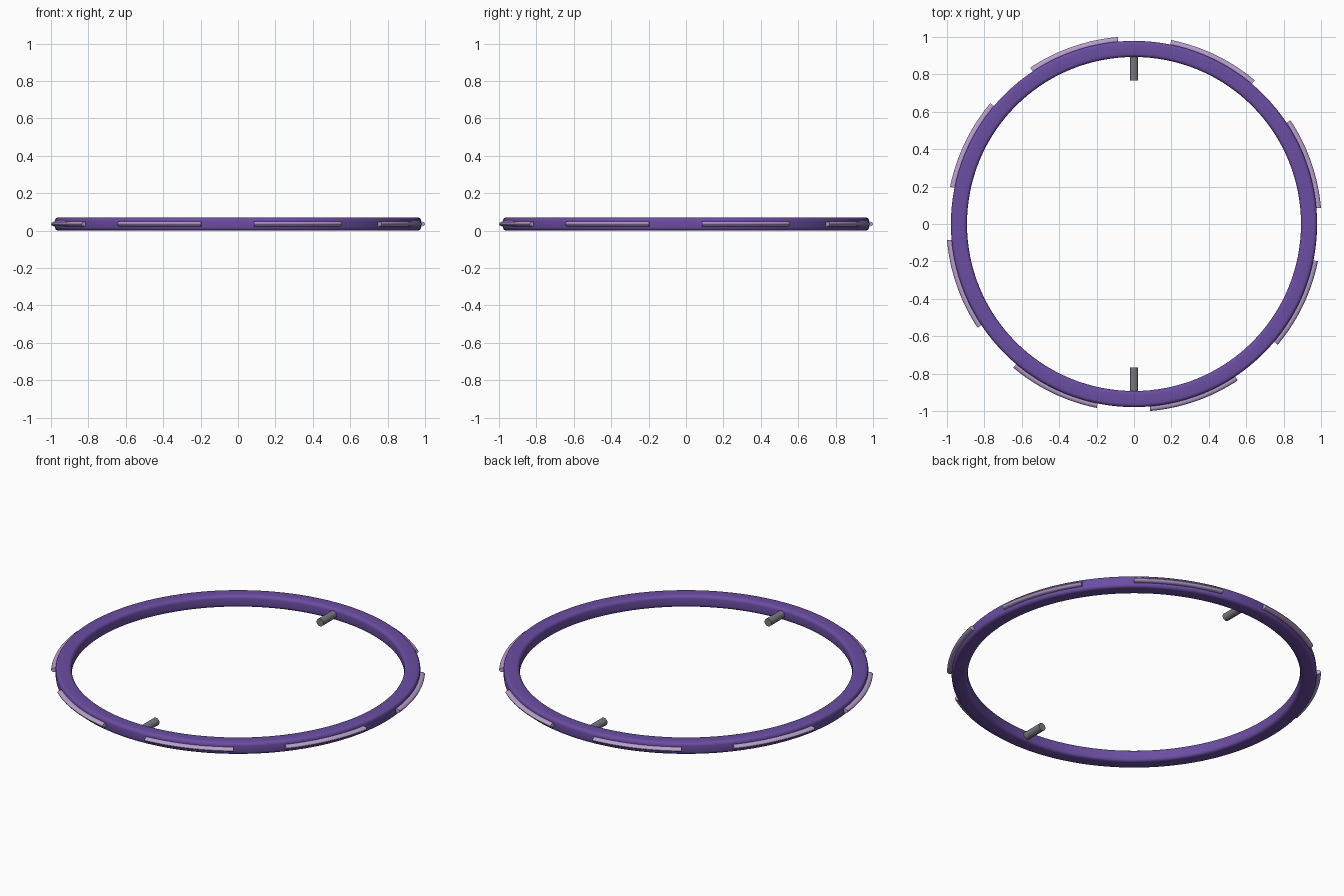
import bpy, bmesh, math

if "Cube" in bpy.data.objects:
    bpy.data.objects.remove(bpy.data.objects["Cube"])

def material(name, rgb):
    m = bpy.data.materials.new(name)
    m.diffuse_color = (*rgb, 1)
    m.use_nodes = True
    m.node_tree.nodes["Principled BSDF"].inputs["Base Color"].default_value = m.diffuse_color
    return m

PURPLE = material("purple", (0.145, 0.075, 0.36))
LAVENDER = material("lavender", (0.48, 0.35, 0.62))
GREY = material("pin grey", (0.19, 0.19, 0.22))
MID_Z = 0.035

def finish(name, bm, mat, angle=40):
    bmesh.ops.recalc_face_normals(bm, faces=bm.faces)
    me = bpy.data.meshes.new(name)
    bm.to_mesh(me)
    bm.free()
    me.materials.append(mat)
    ob = bpy.data.objects.new(name, me)
    bpy.context.collection.objects.link(ob)
    bpy.ops.object.select_all(action='DESELECT')
    ob.select_set(True)
    bpy.context.view_layer.objects.active = ob
    bpy.ops.object.shade_smooth_by_angle(angle=math.radians(angle))
    return ob

def sweep(name, profile, start, end, steps, mat):
    """Sweep an (r, z) profile around z; caps the ends unless it is a full turn."""
    full = abs(end - start) >= 360
    bm = bmesh.new()
    rings = []
    for i in range(steps if full else steps + 1):
        a = math.radians(start + (end - start) * i / steps)
        rings.append([bm.verts.new((r * math.cos(a), r * math.sin(a), z)) for r, z in profile])
    n = len(profile)
    for i in range(steps):
        p, q = rings[i], rings[(i + 1) % len(rings)]
        for j in range(n):
            k = (j + 1) % n
            bm.faces.new((p[j], q[j], q[k], p[k]))
    if not full:
        bm.faces.new(rings[0])
        bm.faces.new(rings[-1])
    return finish(name, bm, mat)

# Main hoop: rounded rectangular section
R_MID, HALF_W, HALF_H, BEVEL = 0.936, 0.043, 0.035, 0.018
section = []
for c, (sx, sz) in enumerate([(1, 1), (-1, 1), (-1, -1), (1, -1)]):
    for s in range(5):
        a = math.radians(90 * c + 22.5 * s)
        section.append((R_MID + sx * (HALF_W - BEVEL) + BEVEL * math.cos(a),
                        MID_Z + sz * (HALF_H - BEVEL) + BEVEL * math.sin(a)))
sweep("hoop", section, 0, 360, 128, PURPLE)

# Eight slim raised strips around the rim
strip = [(0.984 + 0.0195 * math.cos(math.tau * i / 12),
          MID_Z + 0.013 * math.sin(math.tau * i / 12)) for i in range(12)]
for i in range(8):
    mid = 19.25 + 45 * i
    sweep(f"rim_strip_{i + 1}", strip, mid - 14.3, mid + 14.3, 14, LAVENDER)

# Two pins pointing inward from the hoop
for name, side in (("back_pin", 1), ("front_pin", -1)):
    bm = bmesh.new()
    bmesh.ops.create_cone(bm, cap_ends=True, segments=20, radius1=0.0225, radius2=0.0225, depth=0.15)
    for v in bm.verts:
        x, y, z = v.co
        v.co = (x, side * (0.842 + z), MID_Z + y)
    finish(name, bm, GREY)
